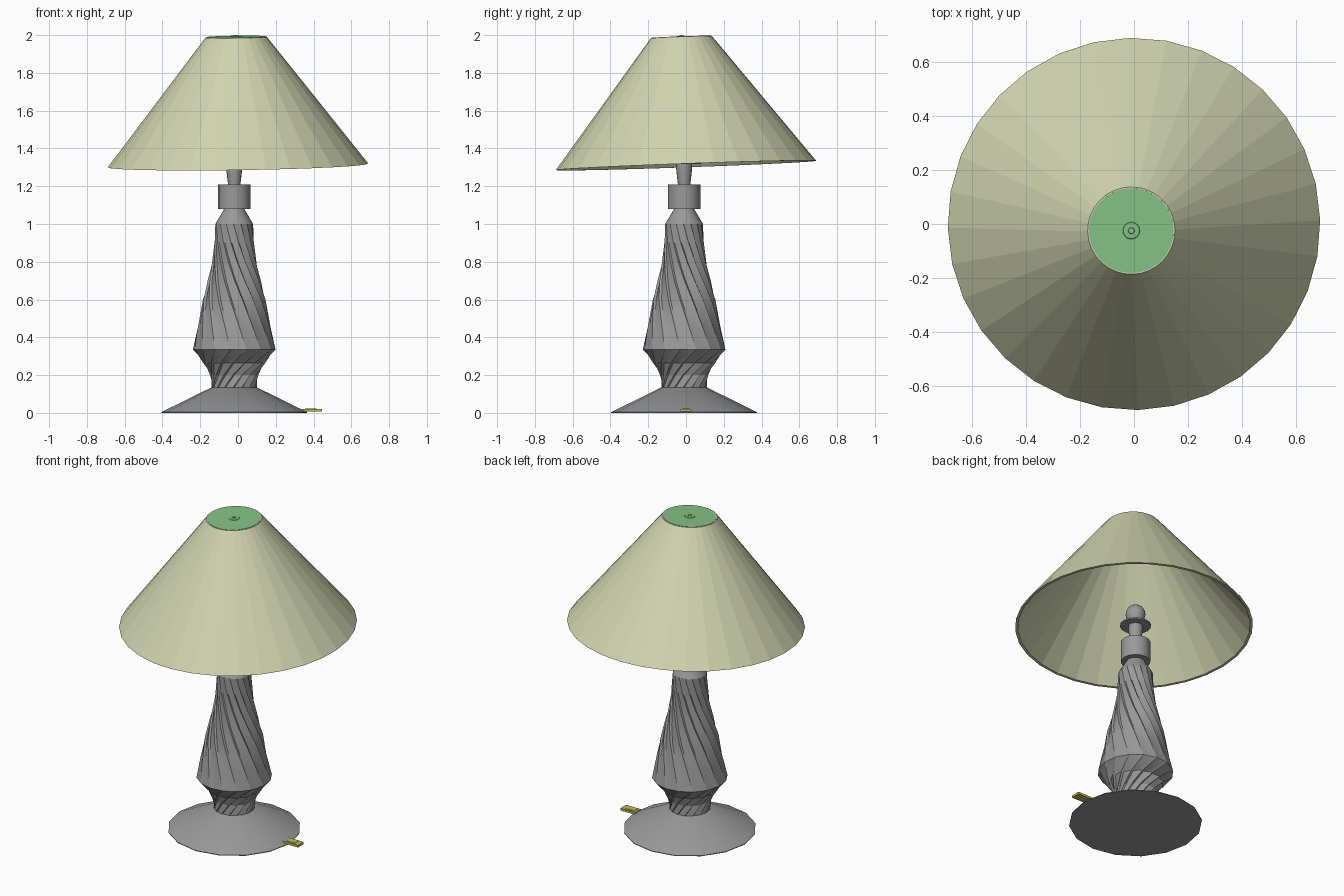
import bpy, bmesh, math
from mathutils import Vector

if "Cube" in bpy.data.objects:
    bpy.data.objects.remove(bpy.data.objects["Cube"])


def material(name, rgb):
    m = bpy.data.materials.new(name)
    m.use_nodes = True
    m.diffuse_color = (*rgb, 1)
    m.node_tree.nodes["Principled BSDF"].inputs["Base Color"].default_value = (*rgb, 1)
    return m


GREY = material("grey metal", (0.32, 0.32, 0.32))
CREAM = material("cream fabric", (0.63, 0.66, 0.43))
GREEN = material("green cap", (0.24, 0.55, 0.24))
YELLOW = material("yellow switch", (0.52, 0.48, 0.10))


def finish(name, bm, mat, smooth=None):
    bmesh.ops.recalc_face_normals(bm, faces=bm.faces)
    mesh = bpy.data.meshes.new(name)
    bm.to_mesh(mesh)
    bm.free()
    mesh.materials.append(mat)
    obj = bpy.data.objects.new(name, mesh)
    bpy.context.collection.objects.link(obj)
    if smooth:
        bpy.ops.object.select_all(action='DESELECT')
        obj.select_set(True)
        bpy.context.view_layer.objects.active = obj
        bpy.ops.object.shade_smooth_by_angle(angle=math.radians(smooth))
    return obj


def loft(rings, caps=True, loop=False):
    """Join rings of points with quads, optionally capped or closed on itself."""
    bm = bmesh.new()
    rows = [[bm.verts.new(p) for p in ring] for ring in rings]
    pairs = list(zip(rows, rows[1:])) + ([(rows[-1], rows[0])] if loop else [])
    for a, b in pairs:
        for i in range(len(a)):
            j = (i + 1) % len(a)
            bm.faces.new((a[i], a[j], b[j], b[i]))
    if caps and not loop:
        bm.faces.new(rows[0])
        bm.faces.new(rows[-1])
    return bm


def circle(r, z, n, start=0.0):
    return [(r * math.cos(start + math.tau * i / n),
             r * math.sin(start + math.tau * i / n), z) for i in range(n)]


def turned(name, profile, mat, n=16, smooth=35, loop=False, start=0.0):
    return finish(name, loft([circle(r, z, n, start) for r, z in profile], loop=loop), mat, smooth)


def fluted(name, profile, n=16):
    """Twisted column with narrow grooves; rows are radius, height, twist, groove depth."""
    rings = []
    for r, z, twist, depth in profile:
        ring = []
        for i in range(n):
            for offset, scale in ((0.0, 1 - depth), (0.88, 1.0)):
                a = math.tau * (i + offset) / n + math.radians(twist)
                ring.append((r * scale * math.cos(a), r * scale * math.sin(a), z))
        rings.append(ring)
    return finish(name, loft(rings), GREY, 25)


# Foot and twisted column
parts = [
    turned("base", [(0.386, 0), (0.386, 0.004), (0.12, 0.135)], GREY),
    fluted("lower_column", [(0.12, 0.135, 0, 0.03), (0.128, 0.20, 22, 0.09),
                            (0.165, 0.265, 45, 0.08), (0.219, 0.335, 65, 0.0)]),
    fluted("upper_column", [(0.219, 0.335, 65, 0.0), (0.195, 0.45, 56, 0.03),
                            (0.167, 0.60, 40, 0.07), (0.141, 0.70, 26, 0.08),
                            (0.118, 0.80, 10, 0.08), (0.106, 0.90, -7, 0.06),
                            (0.10, 1.0, -22, 0.0)]),
    # Neck, collar, lamp holder and bulb
    turned("neck", [(0.10, 1.0), (0.05, 1.085)], GREY),
    turned("collar", [(0.086, 1.08), (0.086, 1.21)], GREY),
    turned("lamp_holder", [(0.033, 1.21), (0.042, 1.29), (0.042, 1.325)], GREY),
    turned("holder_ring", [(0.09, 1.318), (0.09, 1.326)], GREY),
    turned("bulb", [(0.03, 1.325), (0.05, 1.36)]
           + [(0.058 * math.cos(a), 1.395 + 0.062 * math.sin(a))
              for a in (0, 0.4, 0.8, 1.2, 1.5)], GREY),
]
for part in parts:
    part.location = (-0.02, -0.01, 0)

# Slightly tilted shade with a flat cap and finial
HEIGHT = 0.68
shade = turned("shade", [(0.69, 0), (0.162, HEIGHT), (0.148, HEIGHT), (0.674, 0)],
               CREAM, n=32, smooth=None, loop=True, start=math.radians(1.2))
cap = turned("shade_cap", [(0.157, HEIGHT - 0.004), (0.157, HEIGHT + 0.002)], GREEN, n=32)
finial = turned("finial", [(0.033, HEIGHT), (0.03, HEIGHT + 0.005),
                           (0.012, HEIGHT + 0.006), (0.01, HEIGHT + 0.010)], GREEN)
tilt = Vector((0, 0, 1)).rotation_difference(Vector((-0.0145, -0.036, 1)))
for part in (shade, cap, finial):
    part.rotation_mode = 'QUATERNION'
    part.rotation_quaternion = tilt
    part.location = (0, 0, 1.31)


# Foot switch: a small plate with a raised button
def box(name, centre, size):
    bm = bmesh.new()
    bmesh.ops.create_cube(bm, size=1)
    bmesh.ops.scale(bm, vec=size, verts=bm.verts)
    bmesh.ops.translate(bm, vec=centre, verts=bm.verts)
    return finish(name, bm, YELLOW)


box("switch_plate", (0.392, 0, 0.014), (0.105, 0.058, 0.014))
box("switch_button", (0.385, 0, 0.0215), (0.06, 0.035, 0.003))
